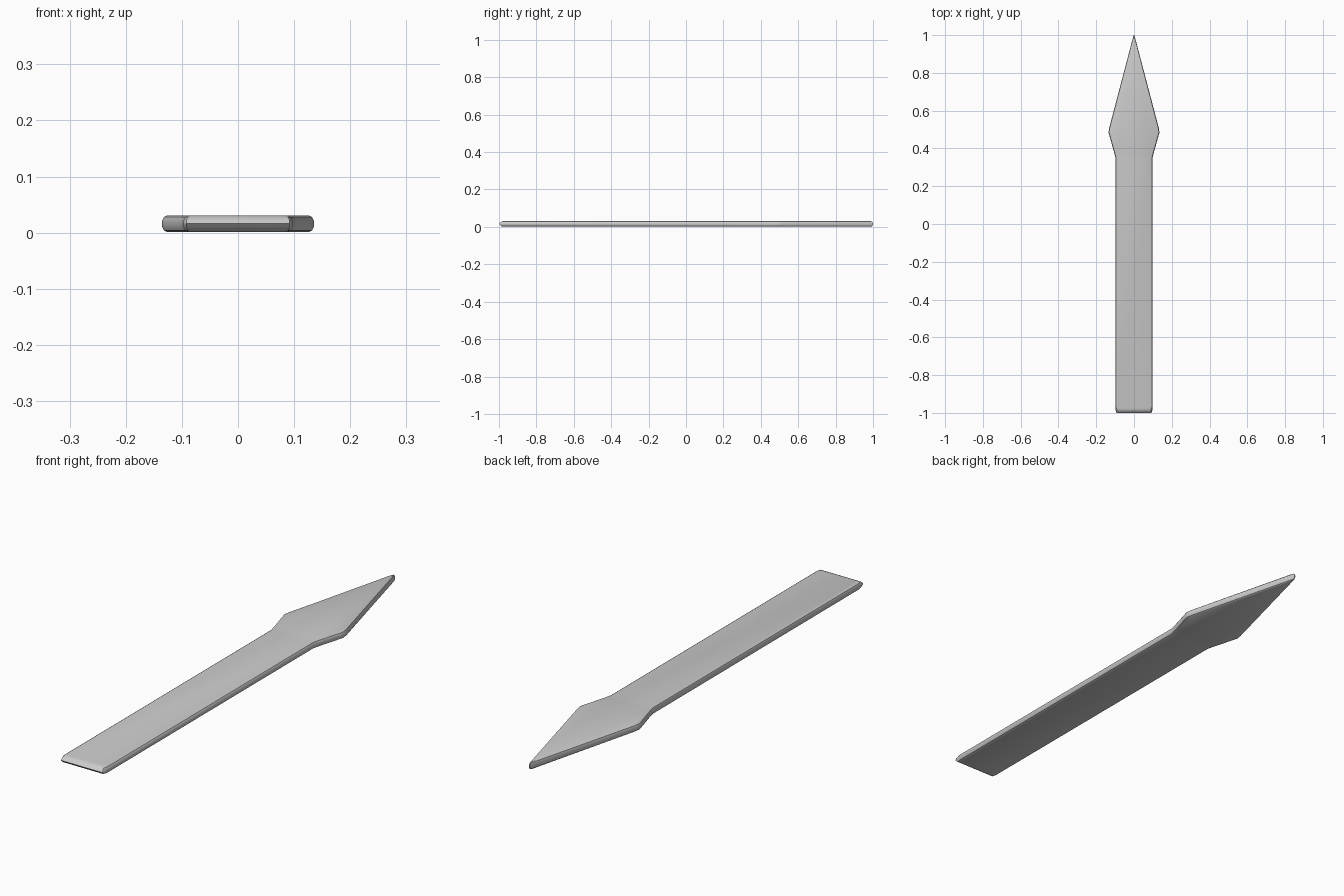
import bpy, bmesh

if "Cube" in bpy.data.objects:
    bpy.data.objects.remove(bpy.data.objects["Cube"])

# Half outline of the blade, butt end to tip (x, y)
HALF = [(0.092, -1.0), (0.097, -0.985), (0.097, 0.345), (0.104, 0.375),
        (0.131, 0.470), (0.135, 0.485), (0.131, 0.510)]

# Edge profile, bottom to top: z, side inset, butt inset, tip inset
LAYERS = [(0.001, 0.009, 0.022, 0.014), (0.004, 0.003, 0.013, 0.005),
          (0.010, 0.000, 0.006, 0.001), (0.016, 0.000, 0.000, 0.000),
          (0.022, 0.000, 0.006, 0.001), (0.028, 0.003, 0.013, 0.005),
          (0.031, 0.009, 0.022, 0.014)]


def ring(bm, z, side, butt, tip):
    right = [(x - side, y + butt if y < 0 and i < 2 else y)
             for i, (x, y) in enumerate(HALF)]
    right.append((0.002, 1.0 - tip))
    pts = right + [(-x, y) for x, y in reversed(right)]
    return [bm.verts.new((x, y, z)) for x, y in pts]


bm = bmesh.new()
rings = [ring(bm, *layer) for layer in LAYERS]
n = len(rings[0])

# Rounded rim
for low, high in zip(rings, rings[1:]):
    for i in range(n):
        j = (i + 1) % n
        bm.faces.new((low[i], low[j], high[j], high[i]))

# Flat top and bottom
bm.faces.new(rings[-1])
bm.faces.new(rings[0][::-1])
bmesh.ops.recalc_face_normals(bm, faces=bm.faces)

mesh = bpy.data.meshes.new("pointed_blade")
bm.to_mesh(mesh)
bm.free()
blade = bpy.data.objects.new("pointed_blade", mesh)
bpy.context.collection.objects.link(blade)
bpy.context.view_layer.objects.active = blade
blade.select_set(True)
bpy.ops.object.shade_smooth_by_angle(angle=0.5)
